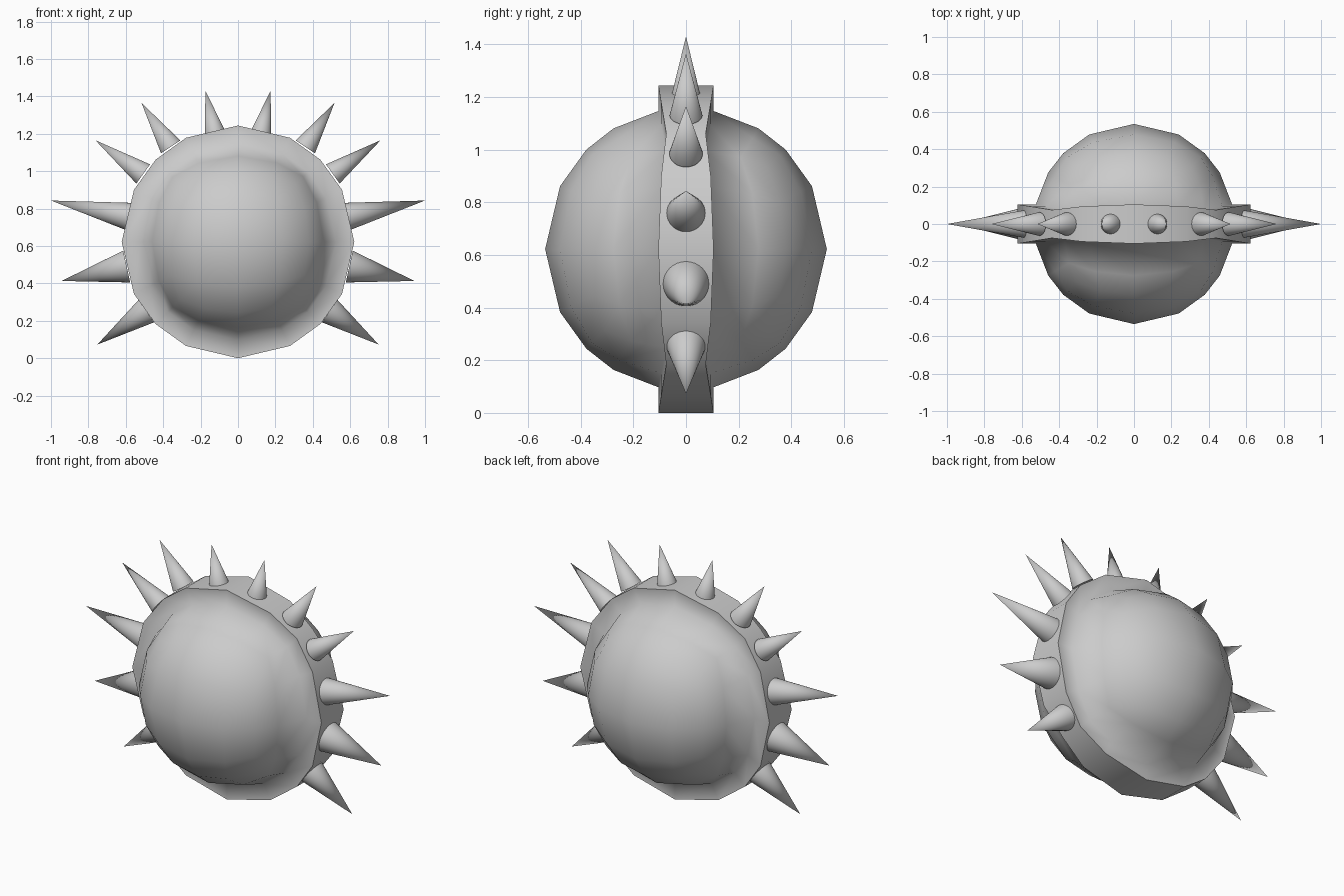
import bpy, bmesh, math
from mathutils import Vector

if "Cube" in bpy.data.objects:
    bpy.data.objects.remove(bpy.data.objects["Cube"])

CZ = 0.622      # height of the ball centre
R_BALL = 0.535
R_RIM = 0.622


def finish(bm, name):
    bmesh.ops.recalc_face_normals(bm, faces=bm.faces)
    for f in bm.faces:
        f.smooth = True
    mesh = bpy.data.meshes.new(name)
    bm.to_mesh(mesh)
    bm.free()
    obj = bpy.data.objects.new(name, mesh)
    bpy.context.collection.objects.link(obj)
    return obj


# Ball: cube grid pushed onto a sphere, with a raised band around the middle
bm = bmesh.new()
cache = {}


def vert(x, y, z, rim=False):
    key = (x, y, z, rim)
    if key not in cache:
        p = Vector((x, y, z)).normalized() * R_BALL
        if rim:
            s = R_RIM / math.hypot(p.x, p.z)
            p.x *= s
            p.z *= s
        cache[key] = bm.verts.new(p + Vector((0, 0, CZ)))
    return cache[key]


steps = [-1, -0.5, 0, 0.5, 1]
# perimeter of the cube face, 16 points in order
loop = ([(t, -1) for t in steps[:-1]] + [(1, t) for t in steps[:-1]]
        + [(-t, 1) for t in steps[:-1]] + [(-1, -t) for t in steps[:-1]])
pairs = list(zip(loop, loop[1:] + loop[:1]))
sharp = []

for s in (-1, 1):
    # domed cap
    for x0, x1 in zip(steps, steps[1:]):
        for z0, z1 in zip(steps, steps[1:]):
            bm.faces.new([vert(x0, s, z0), vert(x1, s, z0),
                          vert(x1, s, z1), vert(x0, s, z1)])
    # sides of the dome, then the wall up to the rim
    rows = [(s, False), (s * 0.6, False), (s * 0.2, False), (s * 0.2, True)]
    for (a, ra), (b, rb) in zip(rows, rows[1:]):
        for (x0, z0), (x1, z1) in pairs:
            bm.faces.new([vert(x0, a, z0, ra), vert(x1, a, z1, ra),
                          vert(x1, b, z1, rb), vert(x0, b, z0, rb)])
# outer band
for (x0, z0), (x1, z1) in pairs:
    a, b = vert(x0, -0.2, z0, True), vert(x1, -0.2, z1, True)
    c, d = vert(x1, 0.2, z1, True), vert(x0, 0.2, z0, True)
    bm.faces.new([a, b, c, d])
    sharp += [(a, b), (c, d)]
for a, b in sharp:
    bm.edges.get((a, b)).smooth = False
finish(bm, "banded_ball")

# Spikes on the band: base centre (x, z), tip (x, z), base radius
spikes = [
    ((0.125, 1.21), (0.174, 1.43), 0.054),
    ((0.36, 1.13), (0.516, 1.365), 0.062),
    ((0.507, 0.985), (0.762, 1.165), 0.063),
    ((0.58, 0.757), (1.0, 0.843), 0.075),
    ((0.595, 0.49), (0.943, 0.413), 0.087),
    ((0.49, 0.252), (0.752, 0.073), 0.073),
]
for i, (base, tip, r) in enumerate(spikes, 1):
    for side, label in ((-1, "left"), (1, "right")):
        b = Vector((side * base[0], 0, base[1]))
        t = Vector((side * tip[0], 0, tip[1]))
        bm = bmesh.new()
        bmesh.ops.create_cone(bm, cap_ends=True, segments=32, radius1=r,
                              radius2=0, depth=(t - b).length)
        mat = (t - b).to_track_quat('Z', 'Y').to_matrix().to_4x4()
        mat.translation = (t + b) / 2
        bm.transform(mat)
        bmesh.ops.remove_doubles(bm, verts=bm.verts, dist=1e-5)
        for e in bm.edges:
            if any(len(f.verts) > 4 for f in e.link_faces):
                e.smooth = False
        finish(bm, f"spike_{label}_{i}")
